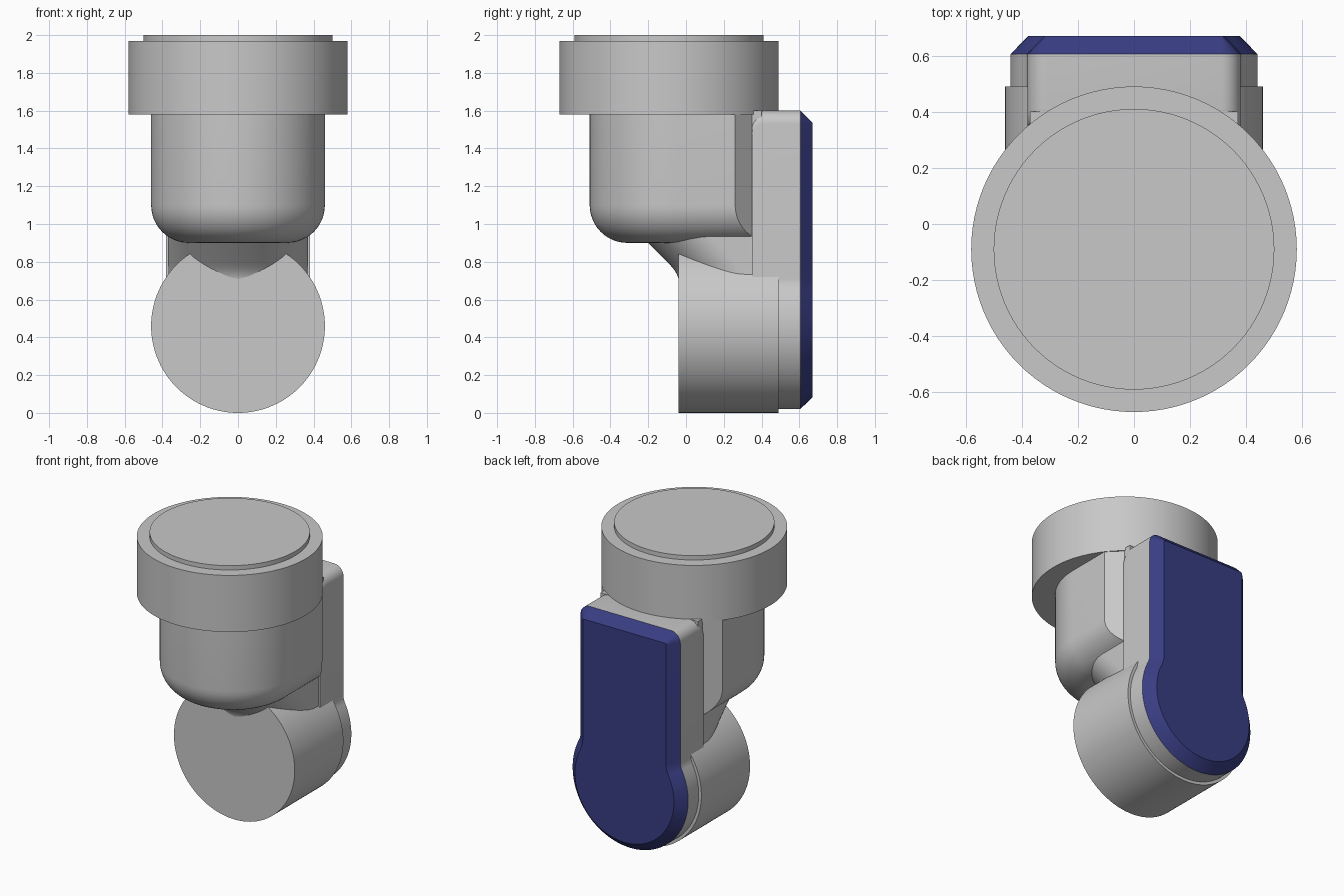
import bpy, bmesh, math
from math import sin, cos, pi, sqrt

if "Cube" in bpy.data.objects:
    bpy.data.objects.remove(bpy.data.objects["Cube"])


def material(name, rgb):
    m = bpy.data.materials.new(name)
    m.diffuse_color = (*rgb, 1)
    m.use_nodes = True
    m.node_tree.nodes["Principled BSDF"].inputs["Base Color"].default_value = m.diffuse_color
    return m


GREY = material("light_grey", (0.58, 0.58, 0.58))
BLUE = material("navy_blue", (0.040, 0.047, 0.225))


def loft(name, rings, mat):
    """Join equal-length closed rings of points and cap both ends."""
    bm = bmesh.new()
    loops = [[bm.verts.new(p) for p in r] for r in rings]
    n = len(loops[0])
    for a, b in zip(loops, loops[1:]):
        for i in range(n):
            j = (i + 1) % n
            bm.faces.new((a[i], a[j], b[j], b[i]))
    bm.faces.new(loops[0])
    bm.faces.new(loops[-1])
    bmesh.ops.remove_doubles(bm, verts=bm.verts, dist=1e-5)
    bmesh.ops.recalc_face_normals(bm, faces=bm.faces)
    me = bpy.data.meshes.new(name)
    bm.to_mesh(me)
    bm.free()
    me.materials.append(mat)
    ob = bpy.data.objects.new(name, me)
    bpy.context.collection.objects.link(ob)
    bpy.ops.object.select_all(action='DESELECT')
    ob.select_set(True)
    bpy.context.view_layer.objects.active = ob
    bpy.ops.object.shade_smooth_by_angle(angle=math.radians(30))
    return ob


def arc(cx, cy, r, a0, a1, n):
    return [(cx + r * cos(a0 + (a1 - a0) * i / n), cy + r * sin(a0 + (a1 - a0) * i / n))
            for i in range(n + 1)]


def circle(r, n=96):
    return arc(0, 0, r, 0, 2 * pi * (n - 1) / n, n - 1)


# Top flange and the thin cap disc on it
for name, r, z0, z1 in (("top_flange", 0.58, 1.58, 1.97), ("top_cap", 0.50, 1.9, 2.0)):
    loft(name, [[(x, y - 0.09, z) for x, y in circle(r)] for z in (z0, z1)], GREY)


# Upper body: round front, flat sides, chamfered back corners, rounded bottom
def body_ring(d, z):
    x = 0.46 - d
    xb = min(x, 0.37)
    front = arc(0, -0.05, x, pi, 2 * pi, 48)
    back = [(x, min(0.26 + d, 0.35)), (xb, 0.35), (xb, 0.40)]
    pts = front + back + [(-px, py) for px, py in reversed(back)]
    return [(px, py, z) for px, py in pts]


rings = [body_ring(0, 1.6)]
for i in range(13):
    a = pi / 2 * i / 12
    rings.append(body_ring(0.2 * (1 - cos(a)), 1.1 - 0.2 * sin(a)))
loft("upper_body", rings, GREY)


# Neck: round-fronted column that slants back into the joint barrel
def neck_ring(z, front):
    pts = arc(0, front + 0.37, 0.37, pi, 2 * pi, 40) + [(0.37, 0.45), (-0.37, 0.45)]
    return [(x, y, z) for x, y in pts]


loft("neck", [neck_ring(*p) for p in ((1.0, -0.30), (0.8, -0.10), (0.775, -0.077),
     (0.755, -0.061), (0.735, -0.049), (0.715, -0.041), (0.69, -0.037), (0.66, -0.035))], GREY)

# Horizontal joint barrel
loft("joint_barrel", [[(x, y, z + 0.46) for x, z in circle(0.46, 120)]
                      for y in (-0.04, 0.49)], GREY)


# Keyhole-shaped outline shared by the back plate and the blue cover
def keyhole(y, d=0.0, top=1.6):
    rf, rc = 0.12, 0.07                     # waist fillet, top corner radius
    fx = 0.38 + rf
    dz = sqrt((0.44 + rf) ** 2 - fx ** 2)
    t = math.atan2(dz, fx)
    half = arc(0, 0.46, 0.44 - d, -pi / 2, t, 40)
    half += arc(fx, 0.46 + dz, rf + d, pi + t, pi, 8)[1:]
    half += arc(0.38 - rc, top - rc, rc - d, 0, pi / 2, 8)
    pts = half + [(-x, z) for x, z in reversed(half[1:])]
    return [(x, y, z) for x, z in pts]


# Back plate with a rounded upper front edge
r = 0.06
rings = [keyhole(0.35 + r * (1 - cos(pi / 16 * i)), top=1.6 - r + r * sin(pi / 16 * i))
         for i in range(9)]
loft("back_plate", rings + [keyhole(0.605)], GREY)

# Blue bevelled cover on the back
loft("back_cover", [keyhole(0.605), keyhole(0.67, 0.063)], BLUE)
